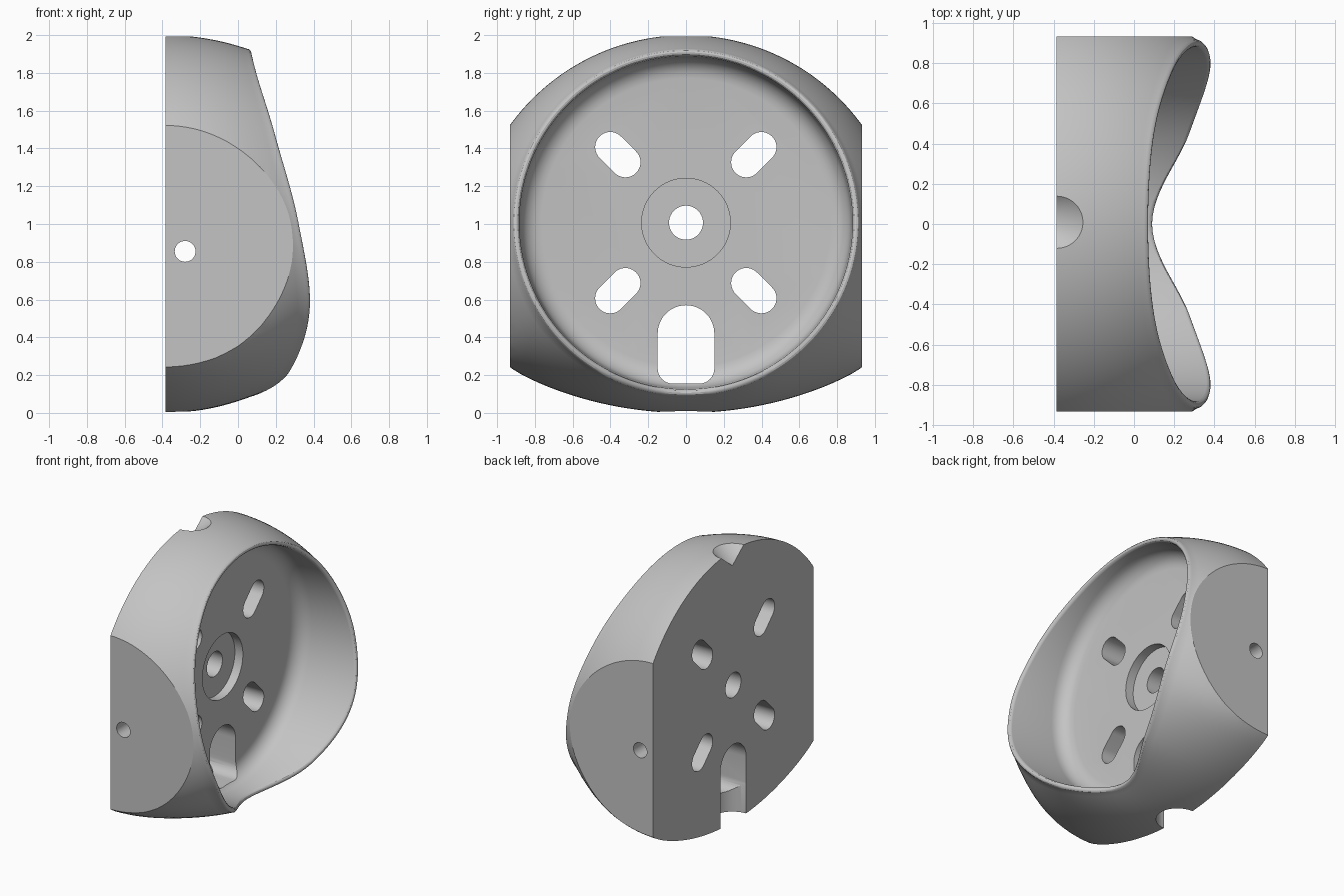
import bpy, bmesh
from math import sin, cos, pi, sqrt, radians
from mathutils import Matrix, Vector

default = bpy.data.objects.get("Cube")
if default:
    bpy.data.objects.remove(default, do_unlink=True)

BACK, FLOOR, MID = -0.385, -0.125, 1.007   # back plane, cup floor, cup axis height
N = 144

grey = bpy.data.materials.new("plain_grey")
grey.use_nodes = True
grey.diffuse_color = (0.55, 0.55, 0.55, 1)
grey.node_tree.nodes["Principled BSDF"].inputs["Base Color"].default_value = (0.55, 0.55, 0.55, 1)


def make(name, bm):
    bmesh.ops.recalc_face_normals(bm, faces=bm.faces)
    mesh = bpy.data.meshes.new(name)
    bm.to_mesh(mesh)
    bm.free()
    mesh.materials.append(grey)
    obj = bpy.data.objects.new(name, mesh)
    bpy.context.collection.objects.link(obj)
    return obj


def loft(name, rings):
    bm = bmesh.new()
    loops = [[bm.verts.new(p) for p in ring] for ring in rings]
    for a, b in zip(loops, loops[1:]):
        for i in range(len(a)):
            j = (i + 1) % len(a)
            bm.faces.new((a[i], a[j], b[j], b[i]))
    bm.faces.new(loops[0])
    bm.faces.new(loops[-1])
    return make(name, bm)


def ray(angle, centre, radius):
    """Distance from the cup axis to a circle centred on y = 0."""
    d = centre - MID
    return d * cos(angle) + sqrt(radius ** 2 - (d * sin(angle)) ** 2)


def back_radius(angle):
    """Back outline: a tight upper arc blended into a wide lower arc."""
    a, b = ray(angle, 0.85, 1.15), ray(angle, 2.0, 2.0)
    return (a ** -40 + b ** -40) ** (-1 / 40)


RIM = [0.07, 0.10, 0.20, 0.32, 0.38, 0.275, 0.09]   # rim x, top to bottom


def rim_x(angle):
    u = min(angle, 2 * pi - angle) / pi * 6
    i = min(int(u), 5)
    f = u - i
    a, b, c, d = (RIM[6 - abs(6 - abs(k))] for k in range(i - 1, i + 3))
    return b + f * (c - a) / 2 + f * f * (a - 2.5 * b + 2 * c - d / 2) + f ** 3 * (d - a + 3 * (b - c)) / 2


angles = [2 * pi * i / N for i in range(N)]


def ring(radius, x):
    return [(x(t), radius(t) * sin(t), MID + radius(t) * cos(t)) for t in angles]


# Cup body: outer skin, rounded rim, inner wall and filleted floor
rings = []
STEPS = 16
for k in range(STEPS + 1):
    s = k / STEPS
    rings.append(ring(lambda t: back_radius(t) + (0.92 - back_radius(t)) * s * s,
                      lambda t: BACK + (rim_x(t) - 0.02 - BACK) * s))
for k in range(1, 7):
    a = pi * k / 6
    rings.append(ring(lambda t: 0.901 + 0.019 * cos(a), lambda t: rim_x(t) - 0.02 + 0.02 * sin(a)))
for k in range(7):
    a = pi / 2 * k / 6
    rings.append(ring(lambda t: 0.765 + 0.11 * cos(a), lambda t: FLOOR + 0.11 * (1 - sin(a))))
body = loft("cup_body", rings)


def prism(name, points, x0, x1):
    return loft(name, [[(x, y, z) for y, z in points] for x in (x0, x1)])


def capsule(a, b, r):
    """Rounded slot outline between two (y, z) points."""
    a, b = Vector(a), Vector(b)
    d = (b - a).normalized()
    n = Vector((-d.y, d.x))
    arc = [pi * k / 20 for k in range(21)]
    return ([b + r * (d * sin(t) - n * cos(t)) for t in arc] +
            [a + r * (-d * sin(t) + n * cos(t)) for t in arc])


def circle(r, z=MID):
    return [(r * cos(2 * pi * k / 64), z + r * sin(2 * pi * k / 64)) for k in range(64)]


def cone(name, r1, r2, depth, place, spin=0):
    bm = bmesh.new()
    bmesh.ops.create_cone(bm, cap_ends=True, segments=64, radius1=r1, radius2=r2, depth=depth,
                          matrix=Matrix.Translation(place) @ Matrix.Rotation(spin, 4, "X"))
    return make(name, bm)


cutters = []

# Diagonal mounting slots
for sy in (-1, 1):
    for sz in (-1, 1):
        cutters.append(prism("slot_cutter", capsule((0.32 * sy, MID + 0.35 * sz),
                                                    (0.40 * sy, MID + 0.43 * sz), 0.08), -0.6, 0.0))
        cutters[-1].location = (0, -0.001, -0.03 * sz)

# Centre bore and shallow recess
cutters.append(prism("bore_cutter", circle(0.09), -0.6, 0.0))
cutters.append(prism("recess_cutter", circle(0.235), -0.19, 0.0))

# Cable opening through the floor: round top, softly rounded lower corners
opening = [(0.15 * cos(pi * k / 24), 0.42 + 0.15 * sin(pi * k / 24)) for k in range(25)]
for y, start in ((-0.07, pi), (0.07, 1.5 * pi)):
    opening += [(y + 0.08 * cos(start + pi * k / 16), 0.235 + 0.08 * sin(start + pi * k / 16))
                for k in range(9)]
cutters.append(prism("opening_cutter", opening, -0.6, 0.02))

# Half-round channel running down the back, conical notch on top, cross pin hole
cutters.append(cone("channel_cutter", 0.148, 0.148, 0.6, (BACK, 0, 0.12)))
cutters.append(cone("notch_cutter", 0.0, 0.19, 0.15, (BACK, 0.01, 1.965)))
cutters.append(cone("pin_hole_cutter", 0.055, 0.055, 3, (-0.28, 0, 0.855), pi / 2))

# Flat sides
for side in (-1, 1):
    bm = bmesh.new()
    bmesh.ops.create_cube(bm, size=1, matrix=Matrix.Translation((0, side * 1.433, 1)) @ Matrix.Diagonal((3, 1, 4, 1)))
    cutters.append(make("side_cutter", bm))

for c in cutters:
    c.hide_render = True
    mod = body.modifiers.new(c.name, "BOOLEAN")
    mod.operation, mod.solver, mod.object = "DIFFERENCE", "EXACT", c

# Bake the cuts, drop the cutters and shade smoothly with sharp creases
bpy.context.view_layer.update()
baked = bpy.data.meshes.new_from_object(body.evaluated_get(bpy.context.evaluated_depsgraph_get()))
body.modifiers.clear()
body.data = baked
for c in cutters:
    bpy.data.objects.remove(c, do_unlink=True)
for o in bpy.context.selected_objects:
    o.select_set(False)
body.select_set(True)
bpy.context.view_layer.objects.active = body
bpy.ops.object.shade_smooth_by_angle(angle=radians(30))
